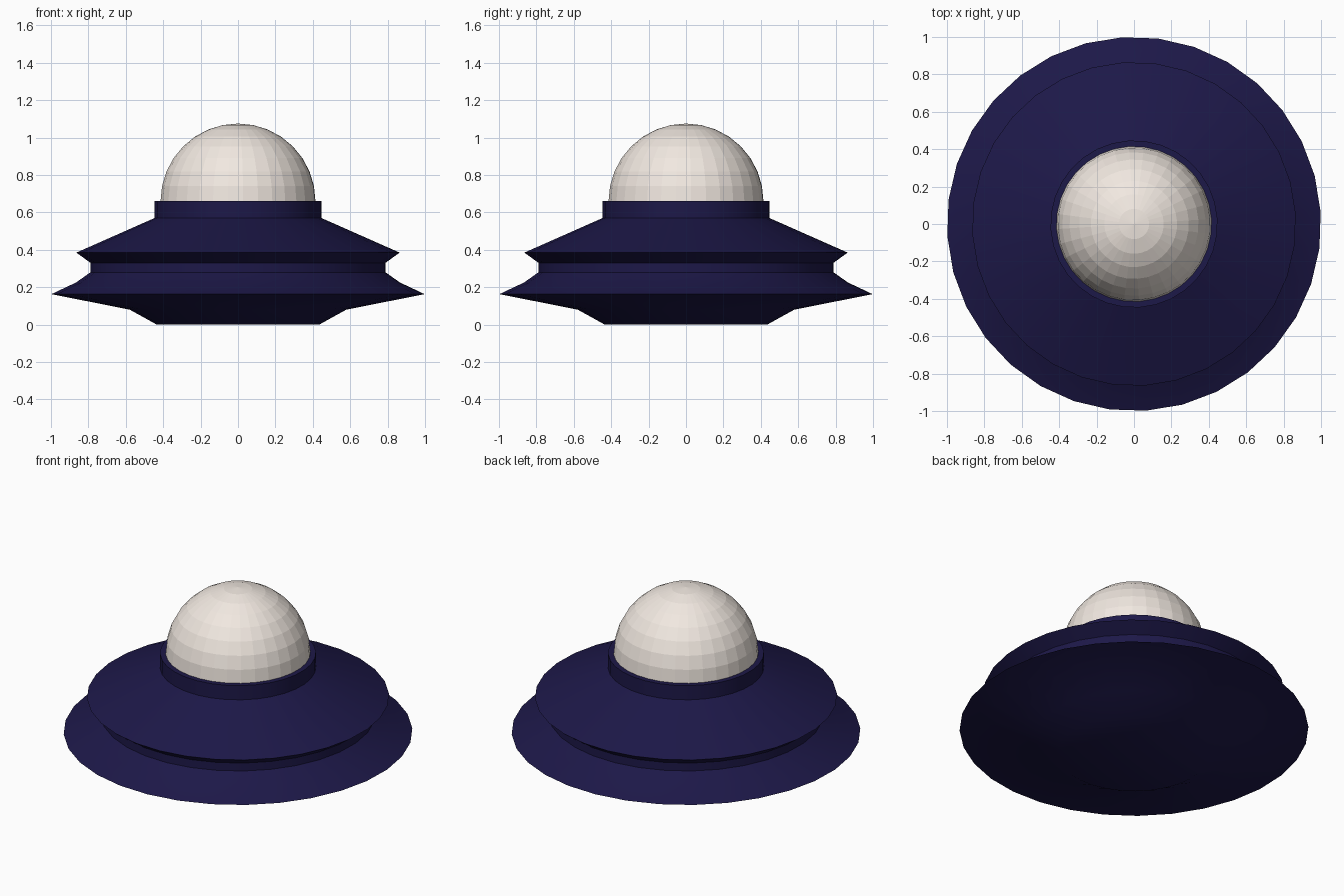
import bpy
import bmesh
from math import radians, sin, cos, pi

if "Cube" in bpy.data.objects:
    bpy.data.objects.remove(bpy.data.objects["Cube"])

SIDES = 32
PHASE = radians(3.75)


def material(name, rgb):
    mat = bpy.data.materials.new(name)
    mat.diffuse_color = (*rgb, 1)
    mat.use_nodes = True
    mat.node_tree.nodes["Principled BSDF"].inputs["Base Color"].default_value = mat.diffuse_color
    return mat


def lathe(name, profile, mat):
    """Revolve (radius, z) points about z; zero radius closes to a single point."""
    bm = bmesh.new()
    rings = []
    for r, z in profile:
        if r < 1e-5:
            rings.append([bm.verts.new((0, 0, z))] * SIDES)
        else:
            rings.append([bm.verts.new((r * cos(PHASE + 2 * pi * i / SIDES),
                                        r * sin(PHASE + 2 * pi * i / SIDES), z))
                          for i in range(SIDES)])
    for low, high in zip(rings, rings[1:]):
        for i in range(SIDES):
            j = (i + 1) % SIDES
            quad = dict.fromkeys((low[i], low[j], high[j], high[i]))
            bm.faces.new(list(quad))
    # cap open ends
    for ring in (rings[0][::-1], rings[-1]):
        if len(set(ring)) == SIDES:
            bm.faces.new(ring)
    bmesh.ops.recalc_face_normals(bm, faces=bm.faces)
    mesh = bpy.data.meshes.new(name)
    bm.to_mesh(mesh)
    bm.free()
    mesh.materials.append(mat)
    obj = bpy.data.objects.new(name, mesh)
    bpy.context.collection.objects.link(obj)
    return obj


navy = material("navy", (0.012, 0.009, 0.065))
cream = material("cream", (0.88, 0.81, 0.75))

# Saucer hull: base, wide rim, groove, upper disc and collar
hull = lathe("saucer_hull", [
    (0.435, 0.0), (0.58, 0.08), (1.0, 0.163), (0.868, 0.225), (0.79, 0.28),
    (0.79, 0.33), (0.866, 0.385), (0.447, 0.57), (0.447, 0.66)], navy)
bpy.context.view_layer.objects.active = hull
hull.select_set(True)
bpy.ops.object.shade_smooth_by_angle(angle=radians(30))

# Faceted cockpit dome
R = 0.415
lathe("dome", [(R * cos(k * pi / 16), 0.66 + R * sin(k * pi / 16)) for k in range(9)], cream)
